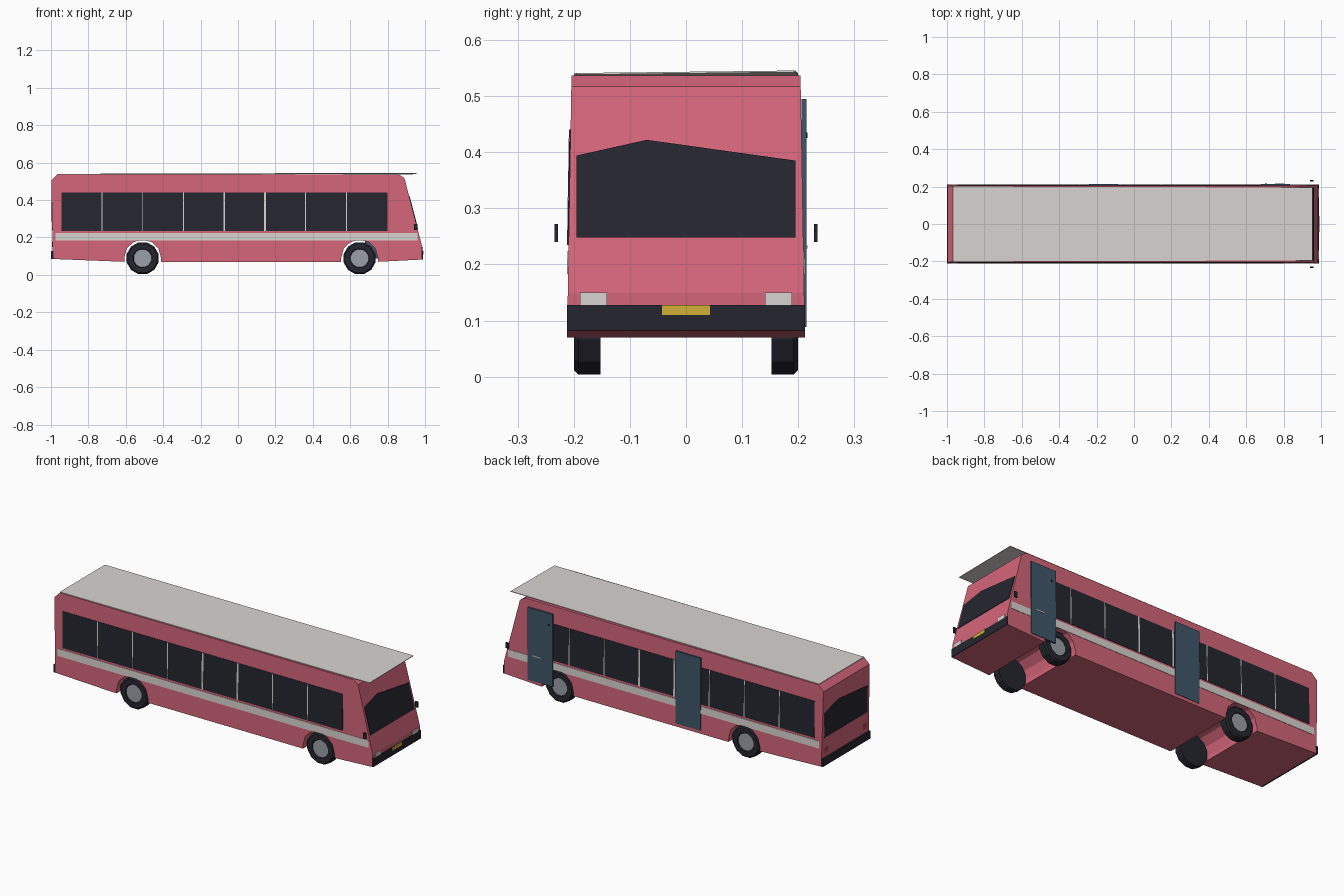
import bpy, bmesh, math
from mathutils import Vector

if "Cube" in bpy.data.objects:
    bpy.data.objects.remove(bpy.data.objects["Cube"])

def material(name, hexcol):
    m = bpy.data.materials.new(name)
    rgb = [int(hexcol[i:i + 2], 16) / 255 for i in (0, 2, 4)]
    m.diffuse_color = [c / 12.92 if c < 0.04045 else ((c + 0.055) / 1.055) ** 2.4 for c in rgb] + [1]
    m.use_nodes = True
    m.node_tree.nodes["Principled BSDF"].inputs["Base Color"].default_value = m.diffuse_color
    return m

PINK = material("pink paint", "D4657A")
DARK = material("dark glass and rubber", "25252F")
LIGHT = material("light grey", "D8D4D0")
SLATE = material("slate door", "40566A")
HUB = material("hub grey", "9BA1A8")
YELLOW = material("number plate yellow", "D2B036")
RED = material("tail light red", "B84358")

def finish(name, bm, *mats):
    bmesh.ops.recalc_face_normals(bm, faces=bm.faces)
    me = bpy.data.meshes.new(name)
    bm.to_mesh(me)
    bm.free()
    for m in mats:
        me.materials.append(m)
    ob = bpy.data.objects.new(name, me)
    bpy.context.collection.objects.link(ob)
    return ob

def prism(name, pts, vec, mat):
    """Solid made by sweeping a flat outline along a vector."""
    bm = bmesh.new()
    a = [bm.verts.new(p) for p in pts]
    b = [bm.verts.new(Vector(p) + Vector(vec)) for p in pts]
    bm.faces.new(a)
    bm.faces.new(b)
    n = len(a)
    for i in range(n):
        bm.faces.new((a[i], a[(i + 1) % n], b[(i + 1) % n], b[i]))
    return finish(name, bm, mat)

# Shape of the body walls
def side_y(z):
    return 0.212 - 0.017 * (z - 0.07)

def front_x(z):
    return 0.985 if z < 0.15 else 0.985 - 0.095 * (z - 0.15) / 0.367

def rear_x(z):
    return -0.99 - 0.008 * (z - 0.085) / 0.42

def rect(u0, u1, v0, v1):
    return [(u0, v0), (u1, v0), (u1, v1), (u0, v1)]

def side_plate(name, s, x0, x1, z0, z1, off, mat):
    pts = [(x, s * (side_y(z) + off), z) for x, z in rect(x0, x1, z0, z1)]
    prism(name, pts, (0, -s * (off + 0.002), 0), mat)

def end_plate(name, wall, s, outline, off, mat):
    pts = [(wall(z) + s * off, y, z) for y, z in outline]
    prism(name, pts, (-s * (off + 0.003), 0, 0), mat)

# Body shell: side profile with wheel arches, tapered in towards the roof
AXLES = (-0.51, 0.65)
profile = [(-0.99, 0.085)]
for cx in AXLES:
    profile.append((cx - 0.098, 0.07))
    for i in range(7):
        a = math.pi * (1 - i / 6)
        profile.append((cx + 0.098 * math.cos(a), 0.092 + 0.096 * math.sin(a)))
    profile.append((cx + 0.098, 0.07))
profile += [(0.985, 0.082), (0.985, 0.15), (0.89, 0.517), (0.86, 0.537),
            (-0.965, 0.537), (-0.998, 0.505)]
bm = bmesh.new()
near = [bm.verts.new((x, -side_y(z), z)) for x, z in profile]
far = [bm.verts.new((x, side_y(z), z)) for x, z in profile]
bm.faces.new(near)
bm.faces.new(far)
for i in range(len(profile)):
    j = (i + 1) % len(profile)
    bm.faces.new((near[i], near[j], far[j], far[i]))
finish("bus_body", bm, PINK)

# Thin roof sheet, overhanging the nose and slightly tilted
prism("roof_sheet", [(-0.968, -0.2, 0.537), (0.955, -0.195, 0.538),
                     (0.955, 0.195, 0.5425), (-0.968, 0.2, 0.537)], (0, 0, 0.003), LIGHT)

# Side windows, pillars and stripe on both sides
for s, side in ((-1, "near"), (1, "far")):
    side_plate(f"{side}_window_band", s, -0.945, 0.798, 0.235, 0.44, 0.002, DARK)
    side_plate(f"{side}_stripe", s, -0.975, 0.96, 0.183, 0.224, 0.002, LIGHT)
    for i in range(1, 8):
        x = -0.945 + i * 0.2178
        w = 0.005 if i in (4, 5) else 0.0025
        side_plate(f"{side}_pillar_{i}", s, x - w, x + w, 0.235, 0.44, 0.003, LIGHT)

# Two doors on the far side
for i, (x0, x1) in enumerate(((-0.24, -0.085), (0.68, 0.835))):
    pts = [(x, 0.2055, z) for x, z in rect(x0, x1, 0.088, 0.495)]
    prism(f"door_{i + 1}", pts, (0, 0.009, 0), SLATE)
prism("door_handle", [(x, 0.2145, z) for x, z in rect(0.755, 0.805, 0.228, 0.234)],
      (0, 0.002, 0), LIGHT)
prism("door_lock", [(x, 0.2145, z) for x, z in rect(0.70, 0.71, 0.425, 0.435)],
      (0, 0.002, 0), DARK)

# Nose: windscreen, bumper, number plate, headlights
end_plate("windscreen", front_x, 1, [(-0.195, 0.248), (0.195, 0.248), (0.195, 0.385),
                                     (-0.07, 0.422), (-0.195, 0.394)], 0.003, DARK)
end_plate("front_bumper", front_x, 1, rect(-0.212, 0.212, 0.082, 0.128), 0.004, DARK)
end_plate("number_plate", front_x, 1, rect(-0.043, 0.043, 0.11, 0.128), 0.0055, YELLOW)
for s in (-1, 1):
    end_plate("headlight", front_x, 1, rect(s * 0.141, s * 0.189, 0.128, 0.1499), 0.003, LIGHT)

# Tail: window, bumper, lights
end_plate("rear_window", rear_x, -1, [(-0.19, 0.24), (0.19, 0.24), (0.19, 0.38),
                                      (0.07, 0.415), (-0.19, 0.39)], 0.002, DARK)
end_plate("rear_bumper", rear_x, -1, rect(-0.212, 0.212, 0.085, 0.128), 0.009, DARK)
for s in (-1, 1):
    end_plate("tail_light", rear_x, -1, rect(s * 0.155, s * 0.187, 0.15, 0.178), 0.002, RED)

# Wing mirrors standing off the nose
for s in (-1, 1):
    pts = [(x, s * 0.228, z) for x, z in rect(0.942, 0.96, 0.24, 0.272)]
    prism("wing_mirror", pts, (0, s * 0.006, 0), DARK)

# Wheels: low-poly tyre with a recessed hub
def wheel(name, cx, s):
    bm = bmesh.new()
    n, cz = 12, 0.089
    rings = [(0.088, 0.152), (0.088, 0.192), (0.08, 0.2), (0.052, 0.2), (0.049, 0.195)]
    loops = []
    for r, y in rings:
        loops.append([bm.verts.new((cx + r * math.cos(2 * math.pi * (k + 0.5) / n), s * y,
                                    cz + r * math.sin(2 * math.pi * (k + 0.5) / n)))
                      for k in range(n)])
    for a, b in zip(loops, loops[1:]):
        for k in range(n):
            bm.faces.new((a[k], a[(k + 1) % n], b[(k + 1) % n], b[k]))
    bm.faces.new(loops[0])
    bm.faces.new(loops[-1]).material_index = 1
    finish(name, bm, DARK, HUB)

for cx, end in zip(AXLES, ("rear", "front")):
    for s, side in ((-1, "near"), (1, "far")):
        wheel(f"{end}_{side}_wheel", cx, s)
